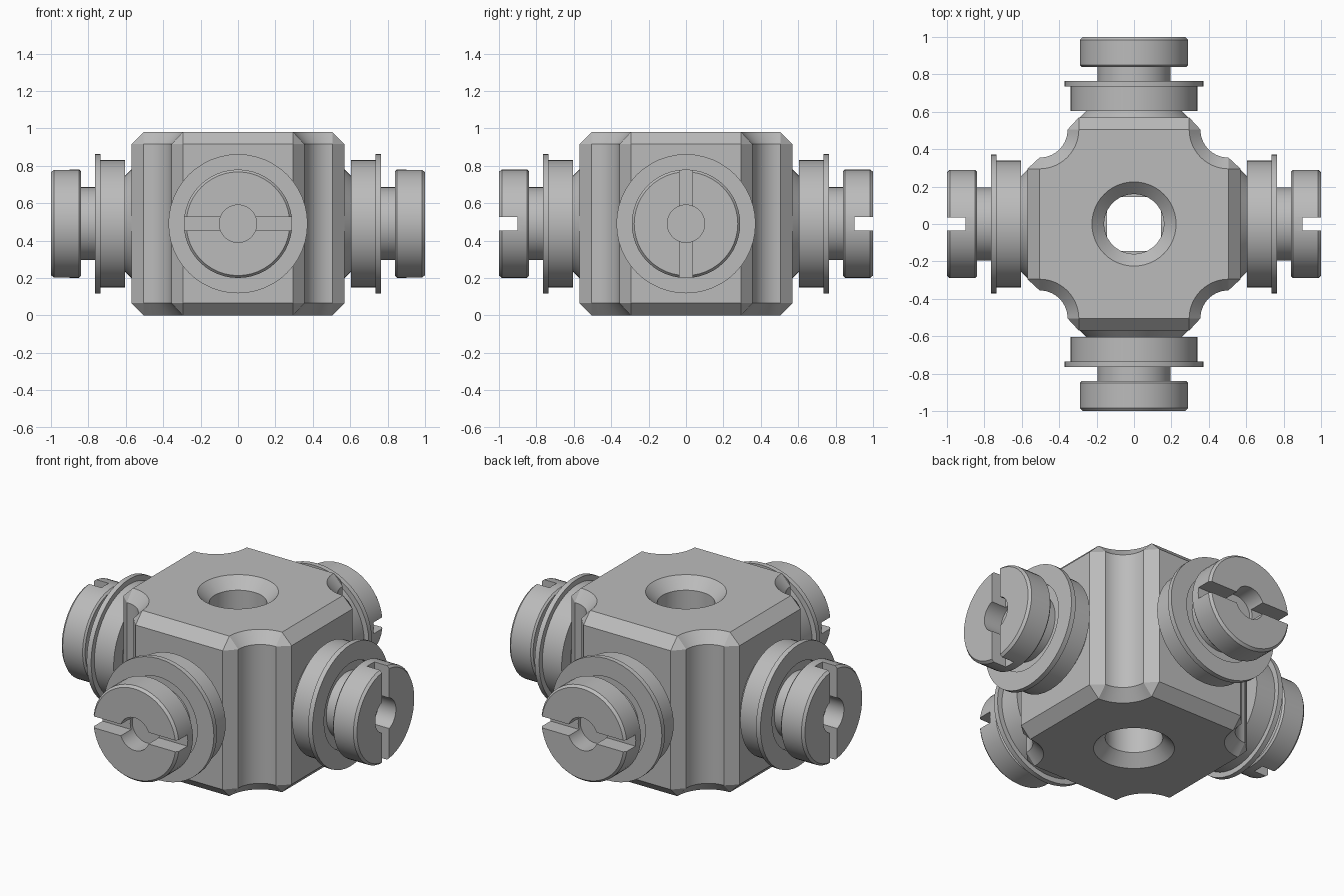
import bpy, bmesh
from math import sin, cos, pi, radians
from mathutils import Matrix

MID = 0.49      # height of the screw axes
HEIGHT = 0.98

cube = bpy.data.objects.get("Cube")
if cube:
    bpy.data.objects.remove(cube, do_unlink=True)

steel = bpy.data.materials.new("grey_metal")
steel.use_nodes = True
grey = (0.5, 0.5, 0.5, 1)
steel.diffuse_color = grey
steel.node_tree.nodes["Principled BSDF"].inputs["Base Color"].default_value = grey


def add_object(name, bm):
    bmesh.ops.remove_doubles(bm, verts=bm.verts, dist=1e-5)
    bmesh.ops.recalc_face_normals(bm, faces=bm.faces)
    mesh = bpy.data.meshes.new(name)
    bm.to_mesh(mesh)
    bm.free()
    mesh.materials.append(steel)
    obj = bpy.data.objects.new(name, mesh)
    bpy.context.collection.objects.link(obj)
    return obj


def select(obj):
    bpy.ops.object.select_all(action="DESELECT")
    obj.select_set(True)
    bpy.context.view_layer.objects.active = obj


def lathe(name, profile, steps=48):
    """Turn (height, radius) points around the z axis."""
    bm = bmesh.new()
    verts = [bm.verts.new((r, 0, h)) for h, r in profile]
    edges = [bm.edges.new(pair) for pair in zip(verts, verts[1:])]
    bmesh.ops.spin(bm, geom=verts + edges, cent=(0, 0, 0), axis=(0, 0, 1),
                   angle=2 * pi, steps=steps)
    return add_object(name, bm)


def cut(obj, cutter):
    mod = obj.modifiers.new("cut", "BOOLEAN")
    mod.operation = "DIFFERENCE"
    mod.solver = "EXACT"
    mod.object = cutter
    select(obj)
    bpy.ops.object.modifier_apply(modifier=mod.name)
    bpy.data.objects.remove(cutter, do_unlink=True)


def smooth(obj):
    select(obj)
    bpy.ops.object.shade_smooth_by_angle(angle=radians(30))


def outline(half, groove, z):
    """Cross-shaped section with a concave groove at each corner."""
    centre, flat, steps = 0.505, 0.295, 14
    quarter = [(half, flat)]
    for i in range(steps + 1):
        a = 1.5 * pi - 0.5 * pi * i / steps
        quarter.append((centre + groove * cos(a), centre + groove * sin(a)))
    quarter.append((flat, half))
    ring = []
    for k in range(4):
        turn = Matrix.Rotation(k * pi / 2, 4, "Z")
        ring += [turn @ Matrix.Translation((x, y, z)).translation for x, y in quarter]
    return ring


# Body: grooved block with chamfered top and bottom
bm = bmesh.new()
sections = [(0.505, 0.21, 0), (0.57, 0.15, 0.065),
            (0.57, 0.15, HEIGHT - 0.065), (0.505, 0.21, HEIGHT)]
rings = [[bm.verts.new(p) for p in outline(*s)] for s in sections]
count = len(rings[0])
for low, high in zip(rings, rings[1:]):
    for i in range(count):
        j = (i + 1) % count
        bm.faces.new((low[i], low[j], high[j], high[i]))
bm.faces.new(rings[0])
bm.faces.new(rings[-1])
body = add_object("body", bm)

# Vertical through-hole, countersunk at both ends
hole = lathe("hole_cutter", [(-0.05, 0), (-0.05, 0.275), (0.065, 0.16),
                             (HEIGHT - 0.065, 0.16), (HEIGHT + 0.05, 0.275),
                             (HEIGHT + 0.05, 0)])
cut(body, hole)
smooth(body)

# Hollow-headed screw with a slot across the face
screw = lathe("screw", [(0.145, 0), (0.145, 0.195), (0.84, 0.195), (0.84, 0.28),
                        (0.85, 0.29), (0.985, 0.29), (1, 0.277), (1, 0.1),
                        (0.88, 0.1), (0.88, 0)])
bm = bmesh.new()
bmesh.ops.create_cube(bm, size=1, matrix=Matrix.Translation((0, 0, 1))
                      @ Matrix.Diagonal((1, 0.07, 0.2, 1)))
cut(screw, add_object("slot_cutter", bm))
smooth(screw)

# Flanged collar with a tapered seat against the body
collar = lathe("collar", [(0.55, 0.15), (0.55, 0.31), (0.605, 0.255), (0.605, 0.34),
                          (0.735, 0.34), (0.735, 0.372), (0.765, 0.372),
                          (0.765, 0.26), (0.735, 0.26), (0.735, 0.15), (0.55, 0.15)])
smooth(collar)

# Place a screw and collar on all four sides; slots alternate in direction
for k, side in enumerate(("left", "back", "right", "front")):
    place = (Matrix.Translation((0, 0, MID)) @ Matrix.Rotation(k * pi / 2, 4, "Z")
             @ Matrix.Rotation(pi / 2, 4, "Y"))
    roll = Matrix.Rotation((k % 2) * pi / 2, 4, "Z")
    for part in (screw, collar):
        copy = part.copy()
        copy.name = f"{side}_{part.name}"
        copy.matrix_world = place @ roll
        bpy.context.collection.objects.link(copy)
for part in (screw, collar):
    bpy.data.objects.remove(part, do_unlink=True)
